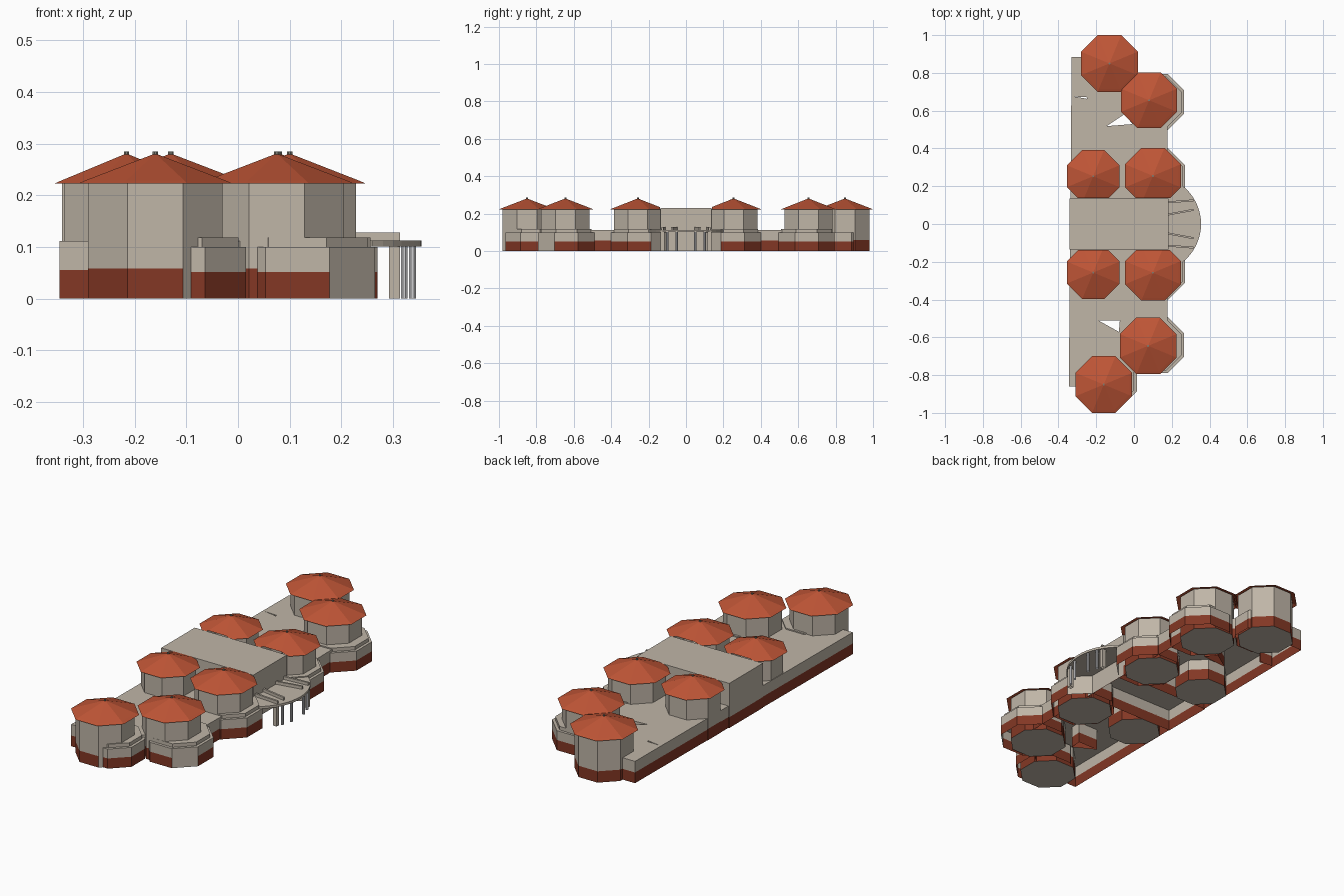
import bpy, bmesh
from math import pi, cos, sin, sqrt
from mathutils import Vector

cube = bpy.data.objects.get("Cube")
if cube:
    bpy.data.objects.remove(cube)


def material(name, srgb):
    color = [(c / 255) ** 2.2 for c in srgb] + [1]
    m = bpy.data.materials.new(name)
    m.use_nodes = True
    m.diffuse_color = color
    m.node_tree.nodes["Principled BSDF"].inputs["Base Color"].default_value = color
    return m


STONE = material("warm_grey_stone", (190, 180, 166))
ROOF = material("terracotta_roof", (190, 86, 57))
BRICK = material("dark_brick", (130, 58, 41))
METAL = material("pale_column", (205, 205, 208))
FINIAL = material("finial_grey", (125, 125, 115))


def finish(bm, name, mats):
    me = bpy.data.meshes.new(name)
    bm.to_mesh(me)
    bm.free()
    for m in mats:
        me.materials.append(m)
    ob = bpy.data.objects.new(name, me)
    bpy.context.collection.objects.link(ob)
    return ob


def octagon(x, y, apothem):
    r = apothem / cos(pi / 8)
    return [(x + r * cos(pi / 8 + k * pi / 4), y + r * sin(pi / 8 + k * pi / 4)) for k in range(8)]


def cap(bm, loops, z, up):
    edges = []
    for loop in loops:
        vs = [bm.verts.new((x, y, z)) for x, y in loop]
        edges += [bm.edges.new((vs[i - 1], vs[i])) for i in range(len(vs))]
    geom = bmesh.ops.triangle_fill(bm, use_beauty=True, use_dissolve=False,
                                   edges=edges, normal=(0, 0, 1))["geom"]
    for f in geom:
        if isinstance(f, bmesh.types.BMFace):
            f.normal_update()
            if (f.normal.z > 0) != up:
                f.normal_flip()


def prism(name, outline, z0, z1, band=0, plain=None, top=True, bottom=False, holes=(), mat=STONE):
    """Walls on a counter-clockwise outline, with a brick band except facing 'plain'."""
    bm = bmesh.new()
    levels = [z0, band, z1] if band else [z0, z1]
    for loop in [outline] + [h[::-1] for h in holes]:
        for i in range(len(loop)):
            a, b = loop[i - 1], loop[i]
            for lo, hi in zip(levels, levels[1:]):
                f = bm.faces.new([bm.verts.new(p) for p in
                                  ((*a, lo), (*b, lo), (*b, hi), (*a, hi))])
                f.normal_update()
                faces_plain = plain and f.normal.dot(Vector((*plain, 0)).normalized()) > 0.9
                if band and hi == band and not faces_plain:
                    f.material_index = 1
    if top:
        cap(bm, [outline] + list(holes), z1, True)
    if bottom:
        cap(bm, [outline], z0, False)
    bmesh.ops.remove_doubles(bm, verts=bm.verts, dist=0.0001)
    return finish(bm, name, [mat, BRICK])


def pavilion_roof(name, x, y, apothem, clip=0):
    """Eight-sided roof with a flatter eave lip, cut where it meets the hall."""
    bm = bmesh.new()
    rings = [[bm.verts.new((px, py, z)) for px, py in octagon(x, y, a)]
             for a, z in ((apothem, 0.2225), (apothem - 0.015, 0.229))]
    apex = bm.verts.new((x, y, 0.281))
    for i in range(8):
        bm.faces.new((rings[0][i - 1], rings[0][i], rings[1][i], rings[1][i - 1]))
        bm.faces.new((rings[1][i - 1], rings[1][i], apex))
    if clip:
        bmesh.ops.bisect_plane(bm, geom=bm.verts[:] + bm.edges[:] + bm.faces[:],
                               plane_co=(0, clip, 0), plane_no=(0, -clip, 0), clear_outer=True)
    finish(bm, name, [ROOF])
    prism(name + "_finial", octagon(x, y, 0.005), 0.274, 0.285, mat=FINIAL)


# Long low wing with two small courtyards and a slit in its deck
wing = [(-0.345, -0.86), (-0.12, -0.86), (0, -0.76), (0.1, -0.7), (0.175, -0.6),
        (0.18, -0.2), (0.18, 0.2), (0.175, 0.6), (0.1, 0.7), (0, 0.76),
        (-0.13, 0.885), (-0.33, 0.885)]
courts = [[(-0.145, 0.518), (-0.008, 0.529), (-0.05, 0.582)],
          [(-0.19, -0.51), (-0.08, -0.571), (-0.075, -0.51)],
          [(-0.32, 0.675), (-0.25, 0.663), (-0.25, 0.671)]]
prism("wing", wing, 0, 0.112, band=0.055, holes=courts)

# Tall central hall
hall = [(-0.341, -0.136), (0.182, -0.136), (0.182, 0.136), (-0.341, 0.136)]
prism("central_hall", hall, 0, 0.229, band=0.055, plain=(1, 0))

# Pavilions: name, centre, wall apothem, roof apothem, hall cut
pavilions = [("north_end", -0.13, 0.85, 0.13, 0.15, 0),
             ("north_outer", 0.08, 0.655, 0.128, 0.148, 0),
             ("north_back", -0.216, 0.253, 0.121, 0.14, 0.138),
             ("north_front", 0.10, 0.255, 0.128, 0.148, 0.138),
             ("south_back", -0.216, -0.257, 0.121, 0.14, -0.138),
             ("south_front", 0.10, -0.258, 0.128, 0.148, -0.138),
             ("south_outer", 0.075, -0.645, 0.13, 0.15, 0),
             ("south_end", -0.16, -0.85, 0.13, 0.15, 0)]
for name, x, y, wall, eave, clip in pavilions:
    prism(name + "_tower", octagon(x, y, wall), 0, 0.226, band=0.058, plain=(1, -1),
          top=False, bottom=True)
    pavilion_roof(name + "_roof", x, y, eave, clip)

# Stepped lower storeys around the front pavilions
skirts = [("north_outer", 0.115, 0.645, 0.15, None),
          ("north_front", 0.12, 0.25, 0.15, (1, -1)),
          ("south_front", 0.12, -0.25, 0.15, (1, 1)),
          ("south_outer", 0.115, -0.64, 0.15, (1, -1)),
          ("south_end", -0.12, -0.83, 0.135, None),
          ("north_end", -0.11, 0.835, 0.12, None)]
for name, x, y, a, plain in skirts:
    prism(name + "_lower_storey", octagon(x, y, a), 0, 0.1, band=0.052, plain=plain)
    prism(name + "_ledge", octagon(x, y, a - 0.014), 0.1, 0.118)

# Curved entrance canopy
cx, radius = 0.097, 0.258
arc = [(cx + radius * cos(t), radius * sin(t))
       for t in (-0.89 + 1.78 * i / 16 for i in range(17))]
prism("entrance_canopy", [(0.18, -0.2)] + arc + [(0.18, 0.2)], 0.101, 0.113, bottom=True)

# Fanned canopy ribs, porch piers and slender columns
for side in (-1, 1):
    for label, y0, y1 in (("inner", 0.05, 0.075), ("outer", 0.115, 0.125)):
        rib = [(0.18, side * y0 - 0.005), (0.314, side * y1 - 0.005),
               (0.314, side * y1 + 0.005), (0.18, side * y0 + 0.005)]
        prism(label + "_canopy_rib", rib, 0.112, 0.128)
    pier = [(0.292, side * 0.125 - 0.01), (0.314, side * 0.125 - 0.01),
            (0.314, side * 0.125 + 0.01), (0.292, side * 0.125 + 0.01)]
    prism("porch_pier", pier, 0, 0.112)
    for y in (0.05, 0.1):
        x = cx + sqrt((radius - 0.012) ** 2 - y * y)
        prism("porch_column", octagon(x, side * y, 0.0065), 0, 0.105, mat=METAL)
